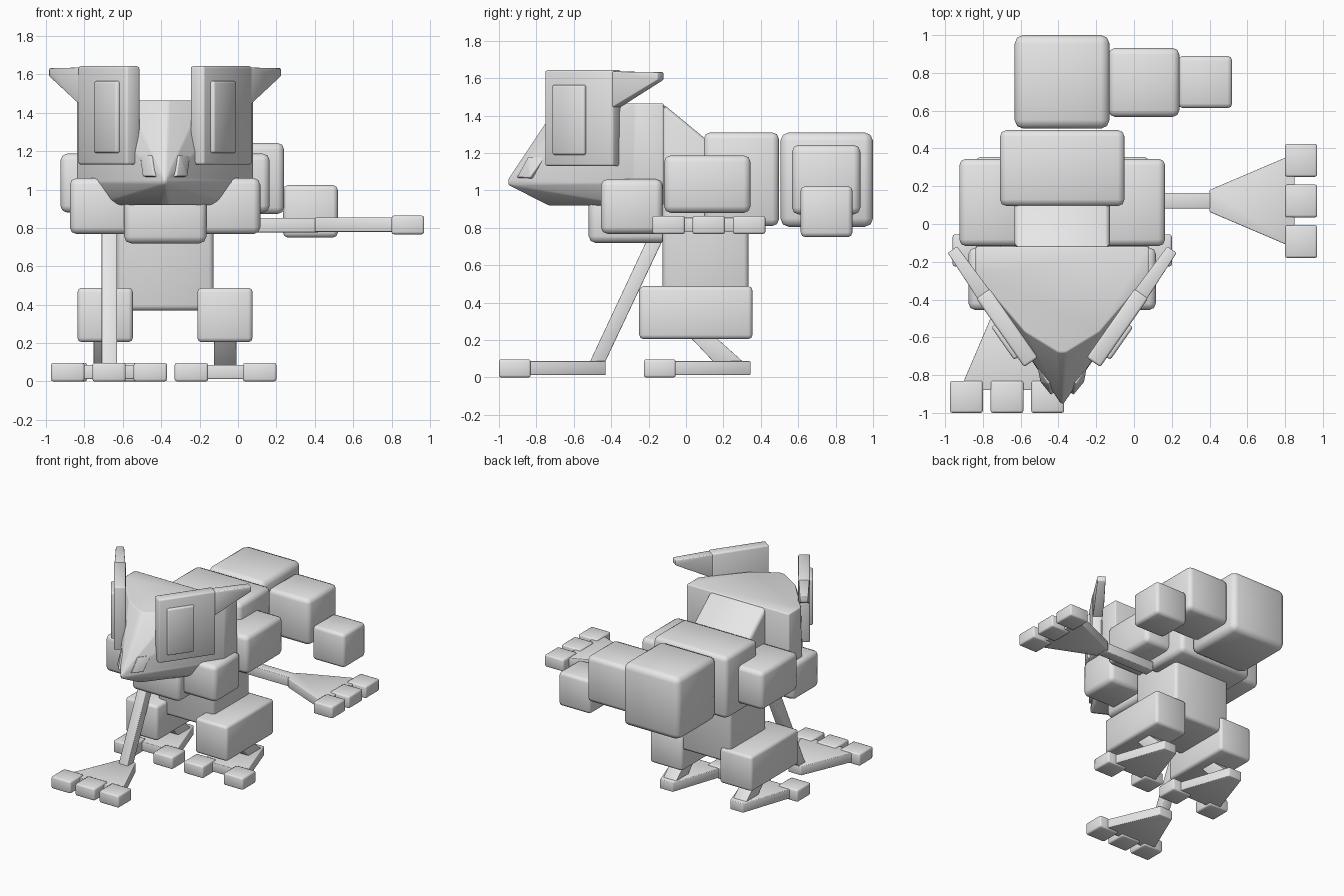
import bpy, bmesh, math
from mathutils import Vector

if "Cube" in bpy.data.objects:
    bpy.data.objects.remove(bpy.data.objects["Cube"])

CX = -0.38  # symmetry axis of the body
grey = bpy.data.materials.new("plain grey")
grey.diffuse_color = (0.8, 0.8, 0.8, 1)
grey.use_nodes = True
grey.node_tree.nodes["Principled BSDF"].inputs["Base Color"].default_value = grey.diffuse_color


def solid(name, pts, bevel=0.008, segs=2):
    """Convex solid around a few corner points, with rounded edges."""
    me = bpy.data.meshes.new(name)
    bm = bmesh.new()
    vs = [bm.verts.new(p) for p in pts]
    res = bmesh.ops.convex_hull(bm, input=vs)
    junk = {v for v in res["geom_interior"] + res["geom_unused"]
            if isinstance(v, bmesh.types.BMVert)}
    if junk:
        bmesh.ops.delete(bm, geom=list(junk), context='VERTS')
    bmesh.ops.dissolve_limit(bm, angle_limit=math.radians(1),
                             verts=bm.verts[:], edges=bm.edges[:])
    if bevel:
        bmesh.ops.bevel(bm, geom=bm.edges[:], offset=bevel, segments=segs,
                        profile=0.5, affect='EDGES', clamp_overlap=True)
    bmesh.ops.recalc_face_normals(bm, faces=bm.faces[:])
    bm.to_mesh(me)
    bm.free()
    me.materials.append(grey)
    ob = bpy.data.objects.new(name, me)
    bpy.context.collection.objects.link(ob)
    bpy.ops.object.select_all(action='DESELECT')
    ob.select_set(True)
    bpy.context.view_layer.objects.active = ob
    bpy.ops.object.shade_smooth_by_angle(angle=math.radians(48))
    return ob


def box(name, x, y, z, bevel=0.035):
    return solid(name, [(a, b, c) for a in x for b in y for c in z], bevel)


def sx(s, a, b):
    """x range mirrored about the body axis."""
    return (CX + s * a, CX + s * b)


def foot(name, origin, direction, z0, toes, half):
    """Flat fan-shaped foot: narrow heel at origin, toes along direction."""
    o, d = Vector(origin), Vector(direction)
    n = Vector((-d.y, d.x))

    def block(part, outline, za, zb, bev):
        pts = []
        for u, v in outline:
            p = o + d * u + n * v
            pts += [(p.x, p.y, za), (p.x, p.y, zb)]
        solid(part, pts, bev)

    block(name + "_plate", [(0, -.058), (0, .058), (.45, half), (.45, -half)],
          z0 + .013, z0 + .087, 0.005)
    for i, t in enumerate(toes):
        block(f"{name}_toe_{i + 1}",
              [(.40, t - .087), (.40, t + .087), (.57, t - .087), (.57, t + .087)],
              z0, z0 + .097, 0.012)


# torso with sloping neck, upper back, chest
solid("torso_and_neck", [(CX + s * .253, y, z) for s in (-1, 1) for y, z in
      ((-.125, .37), (.335, .37), (.335, 1.085), (-.125, 1.465))], 0.025)
box("upper_back", (-.71, -.05), (.095, .497), (.81, 1.31))
box("chest", (-.593, -.165), (-.52, -.1), (.72, 1.0))

# curling tail
box("tail_base", (-.632, -.13), (.505, 1.0), (.805, 1.31), 0.045)
box("tail_middle", (-.135, .24), (.567, .932), (.872, 1.243))
box("tail_end", (.235, .52), (.613, .89), (.75, 1.023), 0.025)

# head: top outline, beak ridge and chamfered jaw
half = [(.458, -.12, 1.465), (.458, -.27, 1.465), (.2, -.57, 1.465), (.02, -.68, 1.465),
        (.458, -.12, 1.04), (.458, -.285, 1.04), (.008, -.95, 1.06), (.008, -.95, 1.03),
        (.365, -.12, .92), (.365, -.3, .92), (.02, -.735, .92)]
solid("head", [(CX + s * x, y, z) for s in (-1, 1) for x, y, z in half], 0.012)

for s, side in ((-1, "left"), (1, "right")):
    # shoulders, thighs, shins, hind feet
    box(side + "_side_block", sx(s, .2, .545), (-.117, .345), (.88, 1.187))
    box(side + "_front_block", sx(s, .14, .496), (-.455, -.125), (.768, 1.06))
    box(side + "_thigh", sx(s, .168, .456), (-.25, .355), (.205, .488), 0.022)
    solid(side + "_shin", [(x, y, z) for x in sx(s, .255, .372) for y, z in
          ((-.01, .25), (.12, .25), (.16, .07), (.32, .07))], 0.004)
    foot(side + "_hind_foot", (CX + s * .315, .345), (0, -1), 0,
         (-.178, .178), .21)

    # eye plate along the slanted cheek
    d = Vector((s * .572, .82, 0))    # towards the back
    n = Vector((s * .82, -.572, 0))   # outwards
    c = Vector((CX + s * .2925, -.55, 0))

    def slab(name, us, vs, zs, bev):
        solid(name, [c + d * u + n * v + Vector((0, 0, z))
                     for u in us for v in vs for z in zs], bev)

    slab(side + "_eye_plate", (-.222, .222), (-.044, .044), (1.13, 1.643), 0.012)
    slab(side + "_eye", (-.16, .05), (.02, .066), (1.19, 1.565), 0.012)
    # tapered ear tuft behind the plate
    solid(side + "_ear_tuft",
          [c + d * .2 + n * v + Vector((0, 0, z)) for v in (-.04, .04) for z in (1.435, 1.636)]
          + [c + d * .505 + n * v + Vector((0, 0, z)) for v in (-.03, .03) for z in (1.59, 1.632)],
          0.006)

    # nostril plate on the beak
    quad = [Vector((CX + s * x, y, z)) for x, y, z in
            ((.132, -.757, 1.178), (.075, -.845, 1.178), (.06, -.905, 1.07), (.117, -.835, 1.07))]
    inward = Vector((-s * .8, .55, -.2)) * .06
    solid(side + "_nostril", quad + [q + inward for q in quad], 0.004)

# raised right arm, straight out to the side
box("right_arm", (-.05, .42), (.082, .165), (.777, .853), 0.005)
foot("right_hand", (.40, .122), (1, 0), .767, (-.215, 0, .215), .25)

# left arm, slanting down to the ground
solid("left_arm", [(x, y, z) for x in (-.71, -.63) for y, z in
      ((-.525, .06), (-.443, .06), (-.155, .85), (-.07, .85))], 0.005)
foot("left_hand", (-.672, -.43), (0, -1), 0, (-.215, 0, .215), .25)
